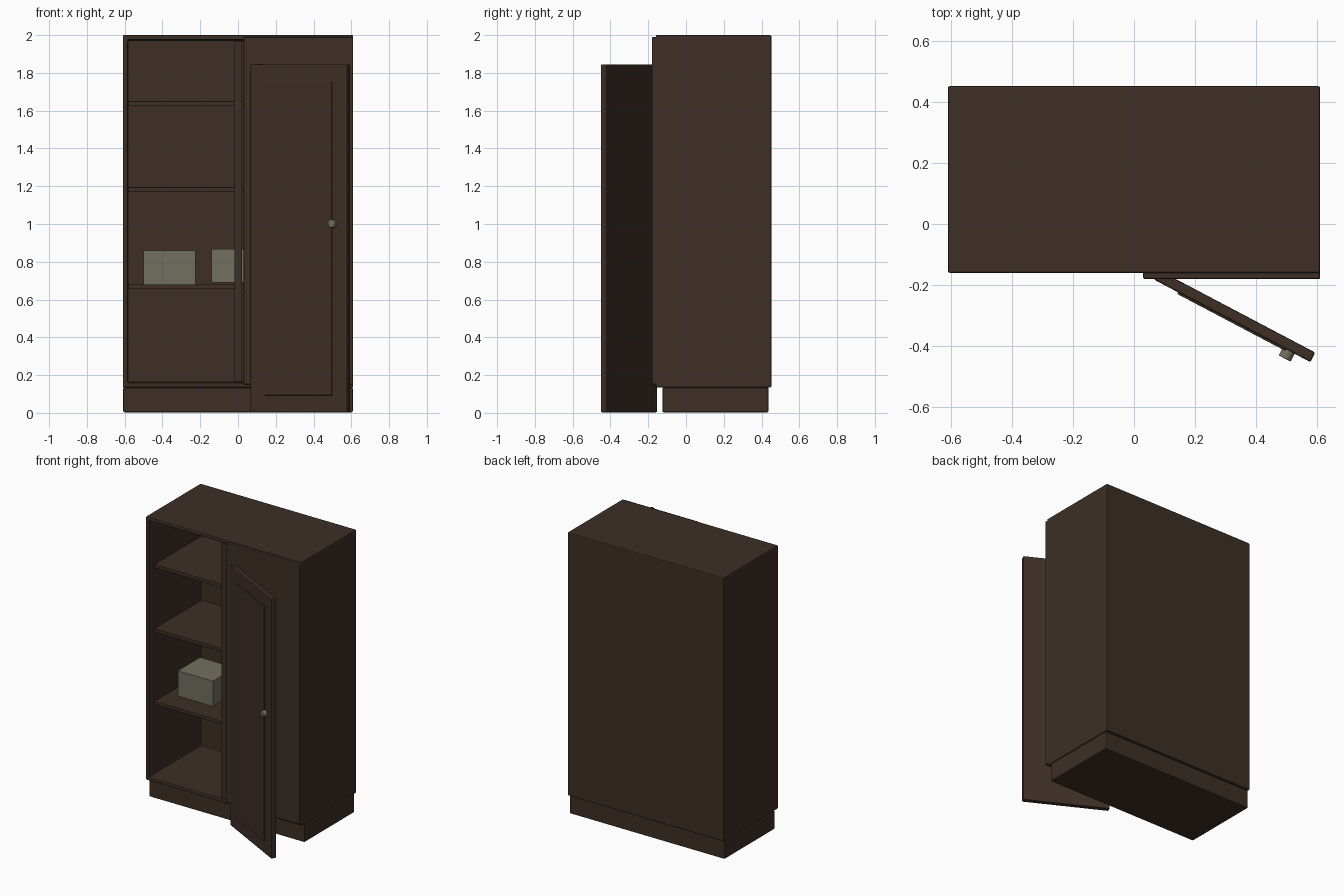
import bpy, bmesh, math
from mathutils import Matrix, Vector

if "Cube" in bpy.data.objects:
    bpy.data.objects.remove(bpy.data.objects["Cube"])


def material(name, rgb):
    m = bpy.data.materials.new(name)
    m.diffuse_color = (*rgb, 1)
    m.use_nodes = True
    m.node_tree.nodes["Principled BSDF"].inputs["Base Color"].default_value = m.diffuse_color
    return m


WOOD = material("dark_wood", (0.047, 0.028, 0.019))
GREY = material("warm_grey", (0.17, 0.16, 0.115))


def finish(name, bm, mat, bevel=0.0, matrix=None):
    me = bpy.data.meshes.new(name)
    bmesh.ops.recalc_face_normals(bm, faces=bm.faces[:])
    bm.to_mesh(me)
    bm.free()
    me.materials.append(mat)
    ob = bpy.data.objects.new(name, me)
    bpy.context.collection.objects.link(ob)
    if matrix:
        ob.matrix_world = matrix
    if bevel:
        mod = ob.modifiers.new("soft_edges", "BEVEL")
        mod.width = bevel
        mod.segments = 2
    return ob


def box_mesh(lo, hi):
    bm = bmesh.new()
    bmesh.ops.create_cube(bm, size=1)
    lo, hi = Vector(lo), Vector(hi)
    for v in bm.verts:
        v.co = Vector([lo[i] + (v.co[i] + 0.5) * (hi[i] - lo[i]) for i in range(3)])
    bm.normal_update()
    return bm


def box(name, lo, hi, mat=WOOD, bevel=0.0, matrix=None):
    return finish(name, box_mesh(lo, hi), mat, bevel, matrix)


# carcass: a box with its front inset and pushed in to make the hollow
bm = box_mesh((-0.61, -0.16, 0.135), (0.61, 0.452, 2.0))
front = min(bm.faces, key=lambda f: f.calc_center_median().y)
bmesh.ops.inset_individual(bm, faces=[front], thickness=0.037)
inner = bmesh.ops.extrude_discrete_faces(bm, faces=[front])["faces"][0]
bmesh.ops.translate(bm, verts=inner.verts[:], vec=(0, 0.58, 0))
finish("cabinet_body", bm, WOOD, 0.006)

# plinth and centre post
box("plinth", (-0.608, -0.125, 0.003), (0.608, 0.437, 0.135), WOOD, 0.007)
box("centre_post", (-0.018, -0.158, 0.165), (0.022, -0.12, 1.97))

# shelves
for i, z in enumerate((0.668, 1.182, 1.637)):
    box(f"shelf_{i + 1}", (-0.58, -0.11, z - 0.013), (0.58, 0.425, z + 0.013), WOOD, 0.003)

# closed right door
box("closed_door", (0.03, -0.181, 0.15), (0.61, -0.15, 1.99), WOOD, 0.006)

# loose door leaning outward: local x along its width, -y is its front
M = Matrix.Translation((0.065, -0.182, 0.003)) @ Matrix.Rotation(math.radians(-27.8), 4, "Z")
box("open_door", (0, 0, 0), (0.58, 0.035, 1.842), WOOD, 0.006, M)
box("open_door_panel", (0.09, -0.006, 0.09), (0.49, 0.01, 1.752), WOOD, 0.002, M)

# door knob
bm = bmesh.new()
bmesh.ops.create_cone(bm, cap_ends=True, segments=16, radius1=0.022, radius2=0.022, depth=0.04)
finish("door_knob", bm, GREY, 0.003,
       M @ Matrix.Translation((0.5, -0.009, 1.0)) @ Matrix.Rotation(math.pi / 2, 4, "X"))

# storage boxes on the lower shelf
box("storage_box_left", (-0.5, 0.04, 0.681), (-0.225, 0.29, 0.86), GREY)
box("storage_box_right", (-0.14, 0.04, 0.69), (0.135, 0.29, 0.868), GREY)
